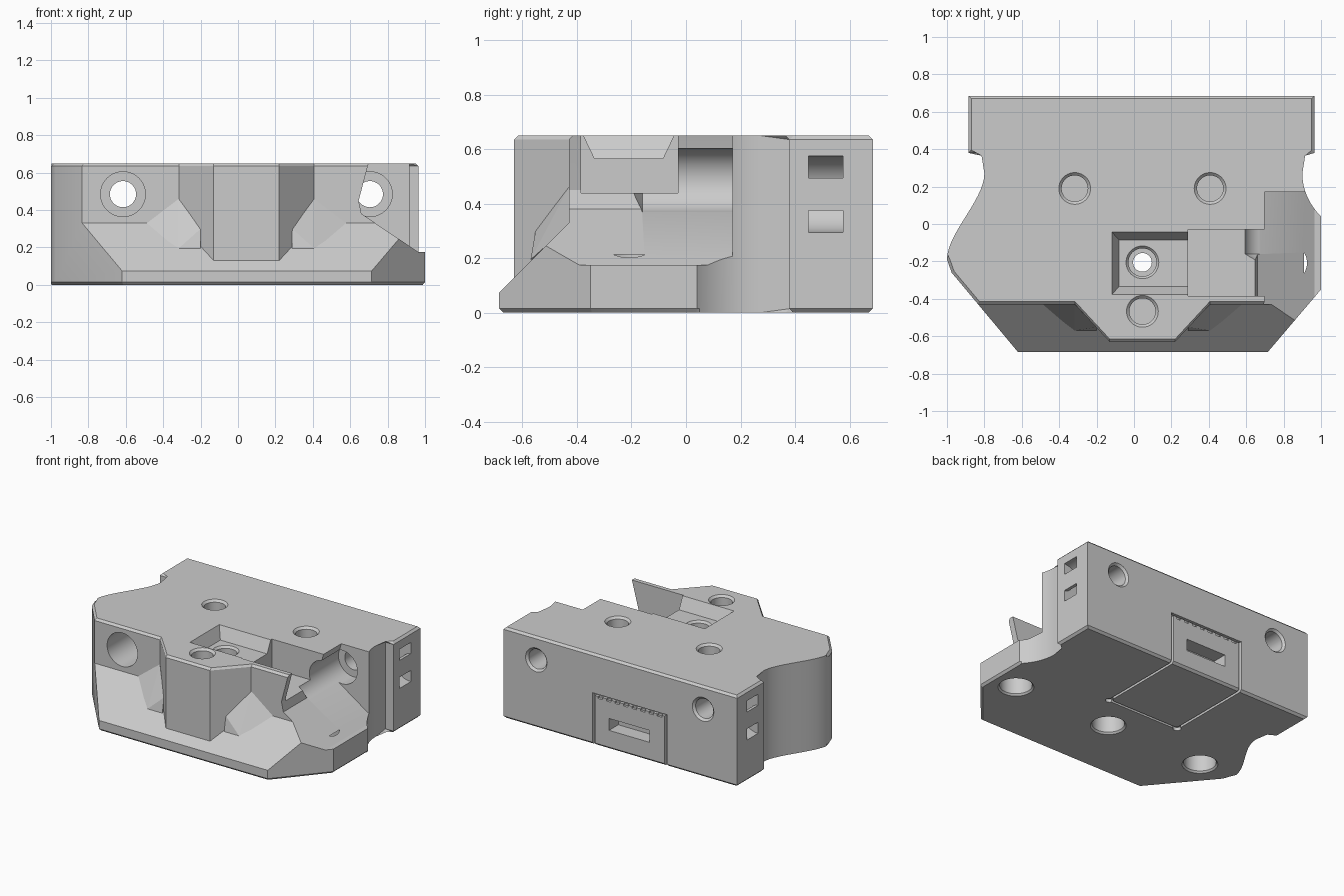
import bpy, bmesh, math
from mathutils import Vector
from mathutils.geometry import interpolate_bezier

cube = bpy.data.objects.get("Cube")
if cube:
    bpy.data.objects.remove(cube)

grey = bpy.data.materials.new("plain grey")
grey.use_nodes = True
grey.diffuse_color = (0.6, 0.6, 0.6, 1)
grey.node_tree.nodes["Principled BSDF"].inputs["Base Color"].default_value = (0.6, 0.6, 0.6, 1)

MID = 0.045      # centre line of the front column
TOP = 0.65
cutters = []


def to_object(name, bm):
    bmesh.ops.recalc_face_normals(bm, faces=bm.faces)
    mesh = bpy.data.meshes.new(name)
    bm.to_mesh(mesh)
    bm.free()
    mesh.materials.append(grey)
    ob = bpy.data.objects.new(name, mesh)
    bpy.context.collection.objects.link(ob)
    return ob


def loft(rings, closed=False):
    """Skin a list of equal point rings, capped or joined end to end."""
    bm = bmesh.new()
    rows = [[bm.verts.new(p) for p in ring] for ring in rings]
    pairs = list(zip(rows, rows[1:]))
    if closed:
        pairs.append((rows[-1], rows[0]))
    else:
        bm.faces.new(rows[0])
        bm.faces.new(rows[-1])
    for a, b in pairs:
        for i in range(len(a)):
            j = (i + 1) % len(a)
            bm.faces.new((a[i], a[j], b[j], b[i]))
    return bm


def cut(name, rings, closed=False):
    ob = to_object(name, loft(rings, closed))
    ob.hide_render = True
    cutters.append(ob)


def rect(x0, x1, y0, y1, z):
    return [(x0, y0, z), (x1, y0, z), (x1, y1, z), (x0, y1, z)]


def cut_box(name, x0, x1, y0, y1, z0, z1):
    cut(name, [rect(x0, x1, y0, y1, z0), rect(x0, x1, y0, y1, z1)])


def bore(name, axis, a, b, stations, n=40):
    """Stepped round hole; stations are (radius, distance along axis)."""
    rings = []
    for r, t in stations:
        ring = []
        for k in range(n):
            w = math.tau * k / n
            u, v = a + r * math.cos(w), b + r * math.sin(w)
            ring.append((u, v, t) if axis == "z" else (u, t, v))
        rings.append(ring)
    cut(name, rings)


# main body: plan outline, extruded, with chamfered top and bottom rims
def curve(*pts):
    return [(p.x, p.y) for p in interpolate_bezier(*[Vector((*p, 0)) for p in pts], 16)]


outline = [(-0.885, 0.685), (-0.885, 0.38), (-0.8, 0.38)]
outline += curve((-0.8, 0.27), (-0.8, 0.13), (-1, -0.05), (-1, -0.19))
outline += [(-0.975, -0.26), (-0.62, -0.685), (0.715, -0.685), (1, -0.35)]
outline += curve((1, 0.04), (0.95, 0.09), (0.9, 0.17), (0.9, 0.27))
outline += [(0.9, 0.38), (0.965, 0.38), (0.965, 0.685)]
bm = loft([[(x, y, z) for x, y in outline] for z in (0, TOP)])
rims = [e for e in bm.edges if abs(e.verts[0].co.z - e.verts[1].co.z) < 0.001]
bmesh.ops.bevel(bm, geom=rims, offset=0.015, segments=1, affect="EDGES")
body = to_object("body", bm)

# front relief: sloped skirt below, column left standing in the middle
plan = [(-1.2, -0.43), (MID - 0.36, -0.43), (MID - 0.175, -0.63), (MID + 0.175, -0.63),
        (MID + 0.36, -0.43), (1.2, -0.43), (1.2, -1), (-1.2, -1)]
cut("front_relief", [[(x, y, y + 0.76) for x, y in plan],
                     [(x, y, TOP - 0.015) for x, y in plan],
                     [(x, y + 0.1, TOP + 0.085) for x, y in plan]])

# open side with a slanted floor and a leaning inner wall
side = [(0.66, 0.38), (0.965, 0.175), (1.2, 0.175), (1.2, 0.8), (0.745, 0.8), (0.695, 0.64), (0.645, 0.45)]
cut("side_opening", [[(x, y, z) for x, z in side] for y in (-1, 0.17)])

# shallow tapered recess and deeper slot leading to the open side
cut("top_recess", [rect(-0.08, 0.4, -0.335, -0.085, 0.565), rect(-0.14, 0.4, -0.4, -0.02, 0.7)])
cut_box("top_slot", 0.29, 0.75, -0.385, -0.03, 0.44, 0.8)

# bolt holes running front to back
back = [(0.07, 0.3), (0.07, 0.67), (0.1, 0.7)]
bore("left_bolt_hole", "y", -0.615, 0.485, [(0.12, -0.7), (0.12, 0.3)] + back)
bore("right_bolt_hole", "y", 0.705, 0.485, [(0.045, -0.21), (0.12, -0.16), (0.12, 0.3)] + back)

# blind holes in the top
for x, y in ((MID - 0.362, 0.19), (MID + 0.362, 0.19), (MID, -0.467)):
    bore("top_hole", "z", x, y, [(0.07, 0.35), (0.07, 0.635), (0.1, 0.665)])

# holes in the underside, the middle one passing right through
mouth = [(0.13, -0.015), (0.105, 0.012)]
for x in (MID - 0.775, MID + 0.775):
    bore("bottom_hole", "z", x, -0.208, mouth + [(0.105, 0.213)])
bore("centre_hole", "z", MID, -0.205,
     mouth + [(0.1, 0.2), (0.05, 0.2), (0.05, 0.5), (0.075, 0.5), (0.075, 0.55), (0.1, 0.58)])

# curved strap channels, each opening as two slots in the end face
for x in (-0.885, 0.965):
    rings = []
    for k in range(40):
        c, s = math.cos(math.tau * k / 40), math.sin(math.tau * k / 40)
        rings.append([(x + r * c, y, 0.435 + r * s)
                      for r, y in ((0.06, 0.45), (0.14, 0.45), (0.14, 0.575), (0.06, 0.575))])
    cut("strap_channel", rings, closed=True)

# latch panel: grooves on the underside and back, slot and ribbed top edge
X0, X1, G = -0.32, 0.25, 0.018
for x in (X0, X1):
    cut_box("bottom_groove", x - G / 2, x + G / 2, 0.05, 0.8, -0.1, 0.02)
    cut_box("back_groove", x - G / 2, x + G / 2, 0.66, 0.8, -0.1, 0.37)
    bore("groove_end", "z", x, 0.05, [(0.026, -0.1), (0.026, 0.024)], 16)
cut_box("end_groove", X0, X1, 0.05 - G / 2, 0.05 + G / 2, -0.1, 0.021)
cut_box("top_groove", X0, X1, 0.662, 0.8, 0.355, 0.369)
for k in range(8):
    x = X0 + 0.05 + k * (X1 - X0 - 0.1) / 7
    cut_box("rib_notch", x - 0.018, x + 0.018, 0.668, 0.8, 0.34, 0.36)
cut_box("latch_slot", -0.19, 0.13, 0.58, 0.8, 0.135, 0.22)

# apply all cuts to the body
for c in cutters:
    mod = body.modifiers.new(c.name, "BOOLEAN")
    mod.operation = "DIFFERENCE"
    mod.solver = "EXACT"
    mod.object = c
graph = bpy.context.evaluated_depsgraph_get()
body.data = bpy.data.meshes.new_from_object(body.evaluated_get(graph))
body.modifiers.clear()
for c in cutters:
    bpy.data.objects.remove(c)

# gussets in the corners beside the column
for name, s in (("right_gusset", -1), ("left_gusset", 1)):
    bm = bmesh.new()
    for x, y, z in ((0.362, -0.43, 0.46), (0.545, -0.43, 0.32), (0.245, -0.552, 0.3),
                    (0.362, -0.57, 0.195), (0.245, -0.57, 0.195), (0.24, -0.425, 0.2)):
        bm.verts.new((MID + s * x, y, z))
    bmesh.ops.convex_hull(bm, input=bm.verts)
    to_object(name, bm)

# smooth the curved walls, keep corners sharp
for ob in bpy.context.selected_objects:
    ob.select_set(False)
body.select_set(True)
bpy.context.view_layer.objects.active = body
bpy.ops.object.shade_smooth_by_angle(angle=math.radians(25))
